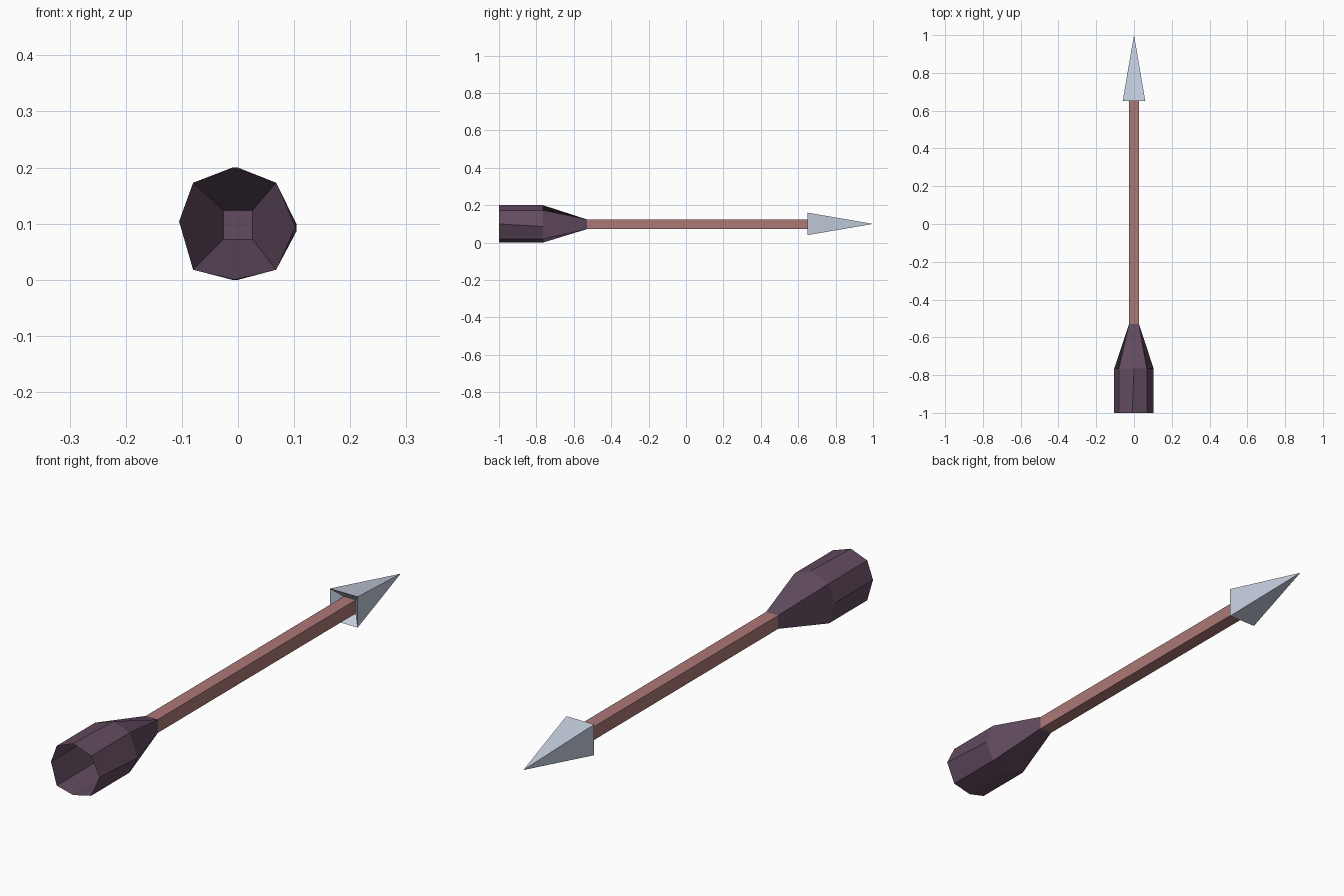
import bpy

if "Cube" in bpy.data.objects:
    bpy.data.objects.remove(bpy.data.objects["Cube"])


def material(name, rgb):
    # sRGB 0-255 to linear
    lin = [((c / 255 + 0.055) / 1.055) ** 2.4 for c in rgb]
    m = bpy.data.materials.new(name)
    m.diffuse_color = (*lin, 1.0)
    m.use_nodes = True
    m.node_tree.nodes["Principled BSDF"].inputs["Base Color"].default_value = m.diffuse_color
    return m


WOOD = material("reddish wood", (172, 120, 118))
DARK = material("dark plum", (98, 75, 95))
STEEL = material("pale steel", (196, 206, 223))


def square(y, half_x, half_z, zc):
    """Corner ring: top left, top right, bottom right, bottom left."""
    return [(-half_x, y, zc + half_z), (half_x, y, zc + half_z),
            (half_x, y, zc - half_z), (-half_x, y, zc - half_z)]


def build(name, verts, faces, mat):
    me = bpy.data.meshes.new(name)
    me.from_pydata(verts, [], faces)
    me.materials.append(mat)
    ob = bpy.data.objects.new(name, me)
    bpy.context.collection.objects.link(ob)
    return ob


ZC, SX, SZ = 0.098, 0.026, 0.026
NECK, SHOULDER, TAIL = -0.53, -0.765, -1.0
BASE, RECESS, TIP = 0.65, 0.688, 1.0

# Square shaft, running into the recess of the head
build("shaft", square(NECK, SX, SZ, ZC) + square(RECESS, SX, SZ, ZC),
      [(i, 4 + i, 4 + (i + 1) % 4, (i + 1) % 4) for i in range(4)], WOOD)

# Pyramid head with a slanted recess around the shaft
head = square(BASE, 0.06, 0.06, 0.1) + square(RECESS, SX, SZ, ZC) + [(0, TIP, 0.1)]
faces = [(i, 8, (i + 1) % 4) for i in range(4)]
faces += [(i, (i + 1) % 4, 4 + (i + 1) % 4, 4 + i) for i in range(4)]
build("arrow_head", head, faces, STEEL)


# Hollow flared tail: square neck, eight-sided shoulder, open eight-sided end
def ring(y, top_x, right_z):
    return [(-0.08, y, 0.173), (top_x, y, 0.2), (0.068, y, 0.173), (0.104, y, right_z),
            (0.068, y, 0.018), (top_x, y, 0.0), (-0.08, y, 0.018), (-0.105, y, 0.104)]


tail = square(NECK, SX, SZ, ZC) + ring(SHOULDER, 0.0, 0.086) + ring(TAIL, -0.01, 0.1)
faces = [(0, 3, 2, 1)]
for i in range(4):
    a, m, b = 4 + 2 * i, 5 + 2 * i, 4 + (2 * i + 2) % 8
    faces.append((i, (i + 1) % 4, b, m, a))
for i in range(8):
    j = (i + 1) % 8
    faces.append((4 + i, 4 + j, 12 + j, 12 + i))
# neck plate is turned to face the open end
faces[0] = (0, 1, 2, 3)
build("flared_tail", tail, faces, DARK)
